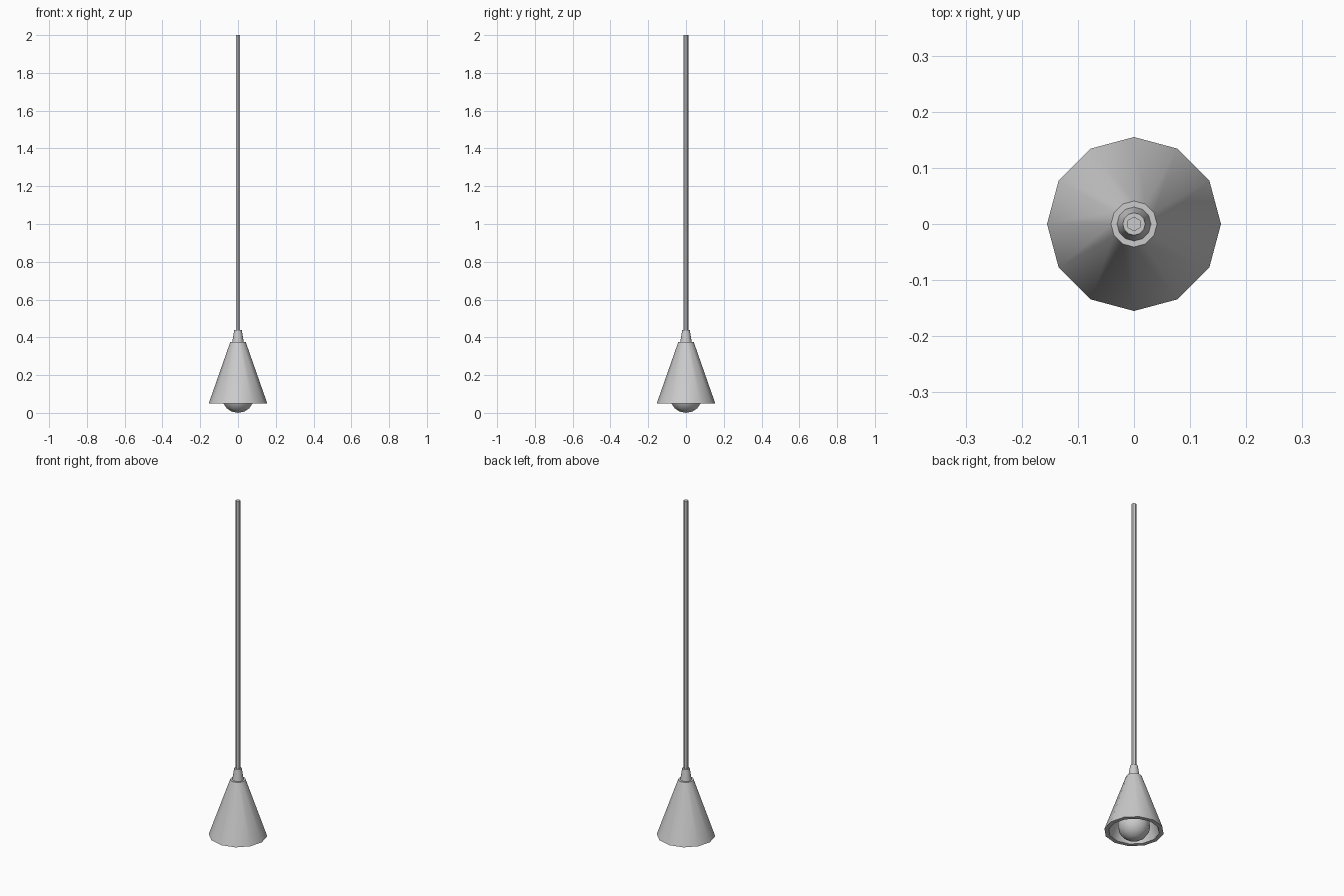
import bpy, bmesh, math

if "Cube" in bpy.data.objects:
    bpy.data.objects.remove(bpy.data.objects["Cube"])


def lathe(name, profile, sides, start=0.0, smooth=True):
    """Revolve (radius, z) points around z; radius 0 makes a pole."""
    bm = bmesh.new()
    rings = []
    for r, z in profile:
        if r == 0:
            rings.append([bm.verts.new((0, 0, z))] * sides)
        else:
            rings.append([bm.verts.new((r * math.cos(start + 2 * math.pi * i / sides),
                                        r * math.sin(start + 2 * math.pi * i / sides), z))
                          for i in range(sides)])
    for a, b in zip(rings, rings[1:]):
        for i in range(sides):
            j = (i + 1) % sides
            bm.faces.new(list(dict.fromkeys([a[i], a[j], b[j], b[i]])))
    bmesh.ops.recalc_face_normals(bm, faces=bm.faces)
    mesh = bpy.data.meshes.new(name)
    bm.to_mesh(mesh)
    bm.free()
    obj = bpy.data.objects.new(name, mesh)
    bpy.context.collection.objects.link(obj)
    if smooth:
        bpy.ops.object.select_all(action='DESELECT')
        bpy.context.view_layer.objects.active = obj
        obj.select_set(True)
        bpy.ops.object.shade_smooth_by_angle(angle=math.radians(40))
    return obj


# Conical shade: thick shell, closed at the top
lathe("shade", [(0, 0.375), (0.041, 0.375), (0.155, 0.05), (0.132, 0.05),
                (0.03, 0.345), (0, 0.345)], 12)

# Tapered cap joining shade and rod
lathe("cap", [(0, 0.37), (0.031, 0.37), (0.02, 0.44), (0, 0.44)], 12)

# Six-sided hanging rod, corners on the y axis
lathe("rod", [(0, 0.435), (0.013, 0.435), (0.013, 2.0), (0, 2.0)], 6, math.pi / 2)

# Round bulb with a neck reaching into the socket
R = 0.085
bulb = [(0, 0)] + [(R * math.sin(a), R - R * math.cos(a))
                   for a in (math.pi * k / 8 for k in range(1, 7))]
lathe("bulb", bulb + [(0.035, 0.19), (0.03, 0.26)], 12)

# Socket inside the shade
lathe("socket", [(0, 0.25), (0.034, 0.25), (0.03, 0.345), (0, 0.345)], 12)
